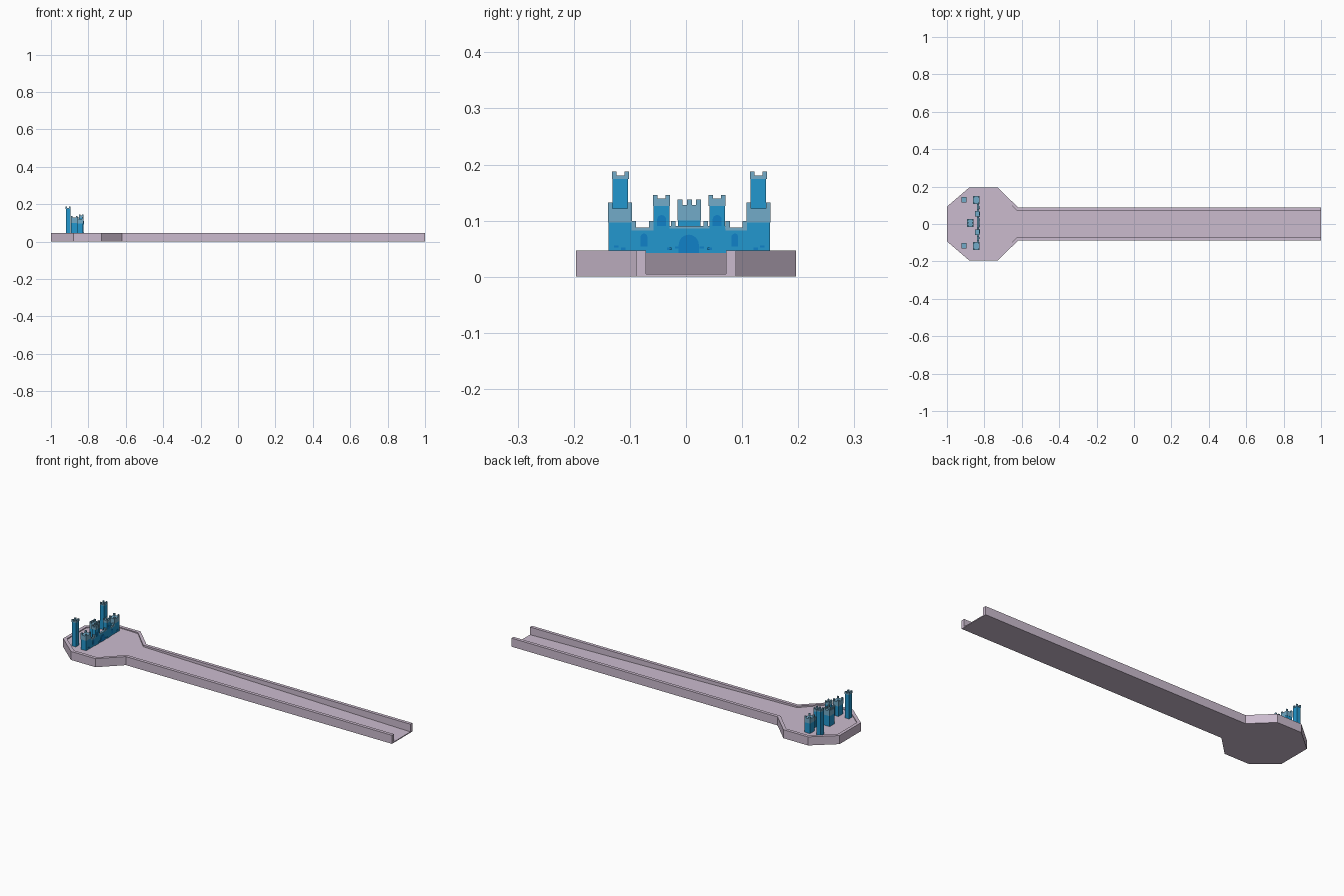
import bpy, bmesh, math

cube = bpy.data.objects.get("Cube")
if cube:
    bpy.data.objects.remove(cube, do_unlink=True)


def material(name, rgb):
    m = bpy.data.materials.new(name)
    m.use_nodes = True
    m.diffuse_color = (*rgb, 1)
    m.node_tree.nodes["Principled BSDF"].inputs["Base Color"].default_value = (*rgb, 1)
    return m


LILAC = material("lilac stone", (0.60, 0.50, 0.62))
BLUE = material("castle blue", (0.016, 0.31, 0.62))
PALE = material("pale battlement blue", (0.17, 0.41, 0.58))
DEEP = material("deep door blue", (0.005, 0.22, 0.58))

FLOOR = 0.042      # platform level under the castle
MID = 0.006        # symmetry line of the castle in y
FRONT = -0.828     # front face of the castle wall


def finish(name, bm, *mats):
    bmesh.ops.recalc_face_normals(bm, faces=bm.faces)
    me = bpy.data.meshes.new(name)
    bm.to_mesh(me)
    bm.free()
    for m in mats:
        me.materials.append(m)
    ob = bpy.data.objects.new(name, me)
    bpy.context.collection.objects.link(ob)
    return ob


def add_box(bm, x0, x1, y0, y1, z0, z1, mat=0):
    vs = [bm.verts.new((x, y, z)) for z in (z0, z1)
          for x, y in ((x0, y0), (x1, y0), (x1, y1), (x0, y1))]
    faces = [vs[3::-1], vs[4:]]
    faces += [(vs[i], vs[(i + 1) % 4], vs[(i + 1) % 4 + 4], vs[i + 4]) for i in range(4)]
    for f in faces:
        bm.faces.new(f).material_index = mat


# Tray: walled channel with an eight-sided head, floor ramping down to the open end
def build_tray():
    outer = [(1, .089), (-.62, .089), (-.73, .196), (-.80, .196), (-.88, .196), (-1, .093)]
    inner = [(1, .071), (-.627, .071), (-.734, .178), (-.80, .178), (-.873, .178), (-.982, .085)]
    rim = 0.047

    def floor_z(x):
        t = max(0, (x + 0.80) / 1.80)
        return FLOOR + (0.005 - FLOOR) * t

    def mirrored(pts):
        return pts + [(x, -y) for x, y in reversed(pts)]

    bm = bmesh.new()
    rows = [[bm.verts.new((x, y, 0)) for x, y in mirrored(outer)],
            [bm.verts.new((x, y, rim)) for x, y in mirrored(outer)],
            [bm.verts.new((x, y, rim)) for x, y in mirrored(inner)],
            [bm.verts.new((x, y, floor_z(x))) for x, y in mirrored(inner)]]
    n = len(rows[0])
    for a, b in zip(rows, rows[1:]):
        for i in range(n - 1):
            bm.faces.new((a[i], a[i + 1], b[i + 1], b[i]))
    # Floor and underside as strips between mirrored points
    for row in (rows[0], rows[3]):
        for i in range(n // 2 - 1):
            bm.faces.new((row[i], row[i + 1], row[n - 2 - i], row[n - 1 - i]))
    # Open end of the channel
    for i in (0, n - 1):
        bm.faces.new([r[i] for r in rows])
    bm.faces.new((rows[0][0], rows[3][0], rows[3][-1], rows[0][-1]))
    finish("channel_tray", bm, LILAC)


# Square tower with a pale band and merlons around the top
def tower(name, x, y, wx, wy, top, band, notch, merlon, middle=False):
    bm = bmesh.new()
    x0, x1, y0, y1 = x - wx / 2, x + wx / 2, y - wy / 2, y + wy / 2
    add_box(bm, x0, x1, y0, y1, FLOOR, band, 0)
    add_box(bm, x0 - .001, x1 + .001, y0 - .001, y1 + .001, band, top - notch, 1)
    for sx in (-1, 1):
        for sy in (-1, 0, 1) if middle else (-1, 1):
            cx = x + sx * (wx + .002 - merlon) / 2
            cy = y + sy * (wy + .002 - merlon) / 2
            h = merlon / 2
            add_box(bm, cx - h, cx + h, cy - h, cy + h, top - notch, top, 1)
    finish(name, bm, BLUE, PALE)


# Straight wall with a pale coping and merlons at given y positions
def wall(name, y0, y1, band, coping, merlons):
    bm = bmesh.new()
    back = FRONT - 0.012
    add_box(bm, back, FRONT, y0, y1, FLOOR, band, 0)
    add_box(bm, back, FRONT, y0, y1, band, coping, 1)
    for m in merlons:
        add_box(bm, back, FRONT, m - .004, m + .004, coping, 0.099, 1)
    finish(name, bm, BLUE, PALE)


# Thin plate with a round top, standing on the front of a wall or tower
def arch(name, x, y, width, z0, z1, mat=DEEP, depth=0.002):
    r = width / 2
    pts = [(-r, z0), (r, z0)]
    pts += [(r * math.cos(a), z1 - r + r * math.sin(a))
            for a in (math.pi * i / 8 for i in range(9))]
    bm = bmesh.new()
    face = bm.faces.new([bm.verts.new((x, y + u, z)) for u, z in pts])
    new = bmesh.ops.extrude_face_region(bm, geom=[face])["geom"]
    bmesh.ops.translate(bm, vec=(depth, 0, 0),
                        verts=[v for v in new if isinstance(v, bmesh.types.BMVert)])
    bmesh.ops.remove_doubles(bm, verts=bm.verts, dist=1e-6)
    finish(name, bm, mat)


build_tray()

# Keep in the middle, behind the gate
tower("keep_tower", -0.876, MID, .034, .040, 0.138, 0.100, 0.010, 0.009, True)

# Gate wall, with an arched door
wall("gate_wall", MID - .064, MID + .064, 0.086, 0.090, (MID - .029, MID + .029))
arch("gate_door", FRONT, MID - .001, 0.036, FLOOR, 0.075)

# Towers and wings repeated on both sides
for side, s in (("left", 1), ("right", -1)):
    def at(d):
        return MID + s * d

    tower(side + "_rear_tower", -0.908, at(.123), .024, .028, 0.188, 0.174, 0.008, 0.008)
    tower(side + "_corner_tower", -0.844, at(.1235), .032, .041, 0.132, 0.097, 0.010, 0.008)
    tower(side + "_gate_tower", -0.838, at(.0495), .024, .028, 0.146, 0.126, 0.007, 0.008)
    ends = sorted((at(.060), at(.105)))
    wall(side + "_wing_wall", *ends, 0.082, 0.088, (at(.068), at(.099)))
    arch(side + "_wing_slit", FRONT, at(.081), 0.012, 0.054, 0.077)
    arch(side + "_tower_window", -0.826, at(.0495), 0.016, 0.090, 0.110)

    # Loose brick plates on the front
    bm = bmesh.new()
    for d, z, x in ((.022, .052, FRONT), (.036, .050, -0.826), (.118, .050, FRONT), (.130, .054, FRONT)):
        add_box(bm, x, x + .002, at(d) - .004, at(d) + .004, z - .002, z + .002)
    finish(side + "_bricks", bm, DEEP)
